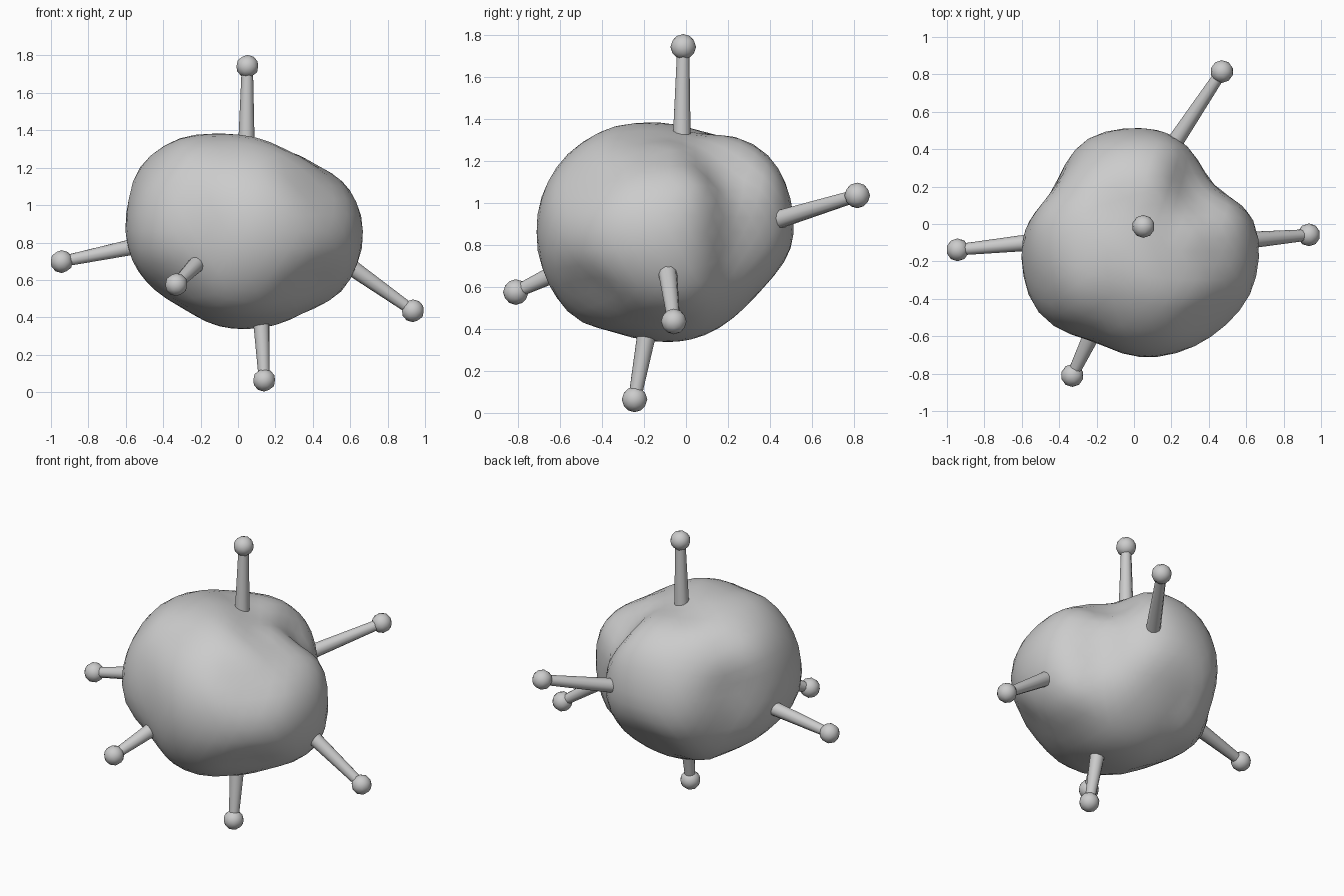
import bpy, bmesh, math
from mathutils import Vector

if "Cube" in bpy.data.objects:
    bpy.data.objects.remove(bpy.data.objects["Cube"])

CENTRE = Vector((0.03, -0.08, 0.86))

# Outline of the body in the three main planes
front_outline = [(-.15, 1.38), (-.36, 1.33), (-.5, 1.24), (-.58, 1.05), (-.6, .84), (-.56, .7),
                 (-.45, .55), (-.28, .44), (-.13, .36), (.05, .34), (.23, .365), (.38, .44),
                 (.54, .52), (.62, .65), (.67, .82), (.65, .97), (.58, 1.1), (.38, 1.24), (.1, 1.33)]
side_outline = [(-.72, .85), (-.69, 1.02), (-.6, 1.19), (-.4, 1.34), (-.2, 1.38), (.05, 1.33),
                (.27, 1.3), (.4, 1.22), (.47, 1.1), (.51, .93), (.43, .67), (.3, .52),
                (.15, .4), (-.02, .34), (-.3, .37), (-.57, .49), (-.67, .65)]
top_outline = [(.08, -.71), (.22, -.69), (.37, -.63), (.6, -.41), (.67, -.2), (.65, -.03),
               (.53, .14), (.41, .22), (.36, .32), (.27, .43), (.04, .515), (-.12, .5),
               (-.27, .44), (-.37, .32), (-.42, .21), (-.52, .07), (-.6, -.2), (-.56, -.38),
               (-.47, -.52), (-.33, -.59), (-.1, -.67)]
# Surface points between the planes, including the hollow at the back right
between = [(-.38, -.28, 1.31), (.4, -.45, 1.13), (.28, .14, 1.17), (-.33, .25, 1.2),
           (-.33, -.44, .57), (.37, -.42, .54), (.34, .25, .6), (-.32, .25, .56)]

points = [(x, -.1, z) for x, z in front_outline] + [(.03, y, z) for y, z in side_outline]
points += [(x, y, .86) for x, y in top_outline] + between
offsets = [Vector(p) - CENTRE for p in points]
dirs = [o.normalized() for o in offsets]
radii = [o.length for o in offsets]


def blend(d, values):
    w = [math.exp(22 * (d.dot(c) - 1)) for c in dirs]
    return sum(a * b for a, b in zip(w, values)) / sum(w)


# Repeated smoothing of what is left over sharpens the fit
layers, rest = [], radii
for _ in range(4):
    layers.append(rest)
    rest = [r - blend(d, rest) for d, r in zip(dirs, rest)]
total = [sum(v) for v in zip(*layers)]


def finish(bm, name, angle=180):
    mesh = bpy.data.meshes.new(name)
    bm.to_mesh(mesh)
    bm.free()
    for f in mesh.polygons:
        f.use_smooth = True
    ob = bpy.data.objects.new(name, mesh)
    bpy.context.collection.objects.link(ob)
    return ob


# Lumpy body
bm = bmesh.new()
bmesh.ops.create_icosphere(bm, subdivisions=4, radius=1)
for v in bm.verts:
    d = v.co.normalized()
    v.co = CENTRE + d * blend(d, total)
finish(bm, "body")


# Tapered stalk with a ball at the tip
def spike(name, base, tip):
    base, tip = Vector(base), Vector(tip)
    axis = tip - base
    start = base - axis.normalized() * 0.06
    rot = axis.to_track_quat('Z', 'Y')
    bm = bmesh.new()
    rings = []
    for p, r in ((start, .048), (base, .044), (tip, .03)):
        rings.append([bm.verts.new(p + rot @ Vector((r * math.cos(a), r * math.sin(a), 0)))
                      for a in (math.tau * i / 10 for i in range(10))])
    for lo, hi in zip(rings, rings[1:]):
        for i in range(10):
            j = (i + 1) % 10
            bm.faces.new((lo[i], lo[j], hi[j], hi[i]))
    finish(bm, name + "_stalk")
    bm = bmesh.new()
    bmesh.ops.create_icosphere(bm, subdivisions=2, radius=.061)
    bmesh.ops.translate(bm, verts=bm.verts, vec=tip)
    finish(bm, name + "_ball")


spike("top", (.045, -.02, 1.32), (.05, -.013, 1.742))
spike("bottom", (.125, -.19, .36), (.14, -.245, .064))
spike("left", (-.57, -.1, .775), (-.943, -.138, .698))
spike("right", (.63, -.085, .65), (.935, -.058, .435))
spike("front", (-.23, -.6, .675), (-.33, -.81, .575))
spike("back", (.22, .44, .92), (.47, .815, 1.035))
